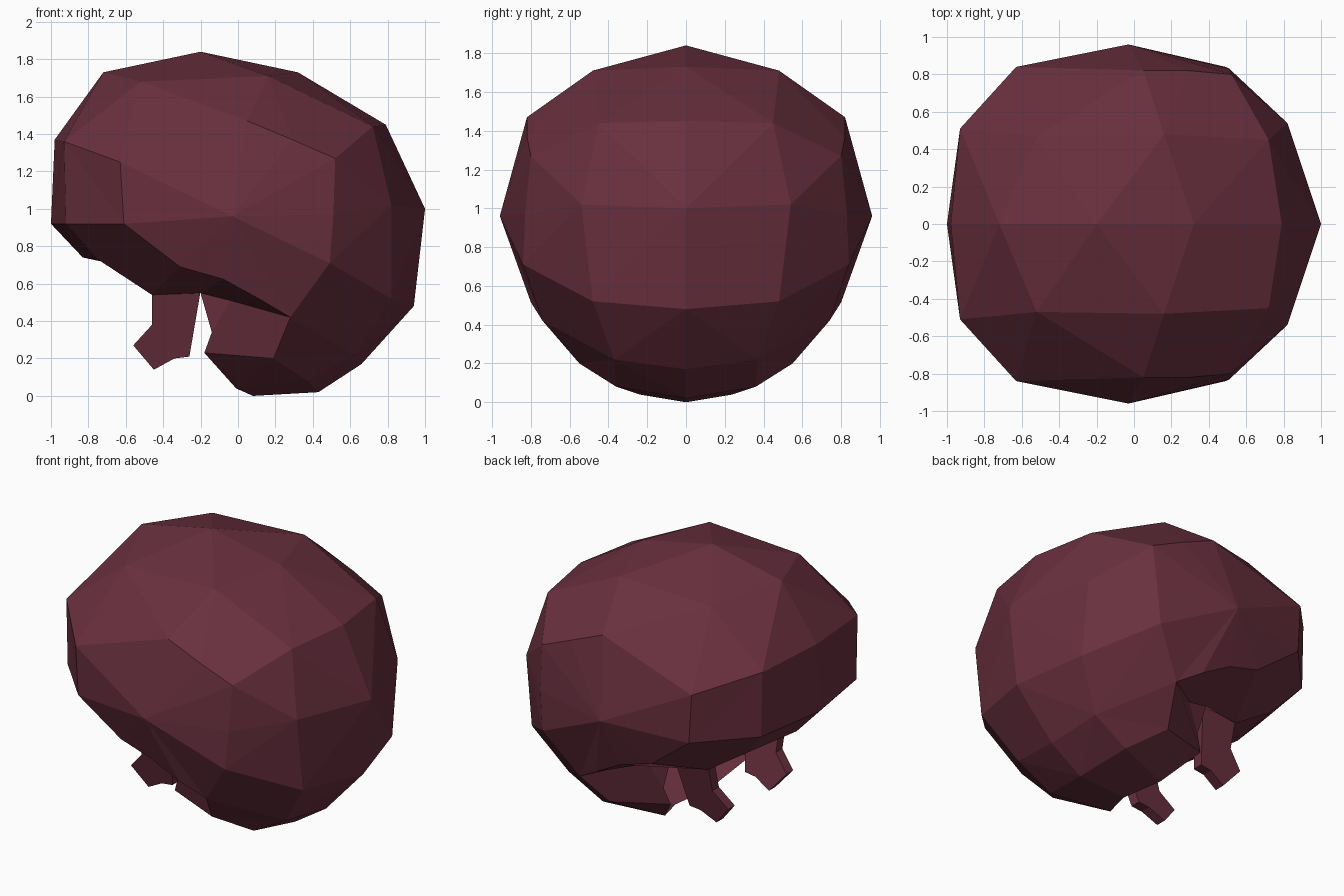
import bpy, bmesh
from mathutils import Vector

if "Cube" in bpy.data.objects:
    bpy.data.objects.remove(bpy.data.objects["Cube"])

mat = bpy.data.materials.new("dark_plum")
mat.diffuse_color = (0.14, 0.029, 0.048, 1)
mat.use_nodes = True
mat.node_tree.nodes["Principled BSDF"].inputs["Base Color"].default_value = mat.diffuse_color


def make_object(name, bm):
    """Turn a half mesh (+y side) into a flat-shaded object mirrored across y."""
    mesh = bpy.data.meshes.new(name)
    bm.to_mesh(mesh)
    bm.free()
    mesh.materials.append(mat)
    obj = bpy.data.objects.new(name, mesh)
    bpy.context.collection.objects.link(obj)
    mod = obj.modifiers.new("mirror", 'MIRROR')
    mod.use_axis = (False, True, False)
    mod.use_clip = True
    mod.merge_threshold = 0.001
    return obj


def convex_quad(bm, a, b, c, d):
    """Two triangles, split along the diagonal that bulges outward."""
    centre = Vector((0, 0, .9))
    if ((a.co + c.co) / 2 - centre).length < ((b.co + d.co) / 2 - centre).length:
        a, b, c, d = b, c, d, a
    bm.faces.new((a, b, c))
    bm.faces.new((a, c, d))


# Hair shell: three arcs running from the brow over the top to the nape
middle = [(-.60, 0, .72), (-.83, 0, .74), (-1, 0, .92), (-.98, 0, 1.37),
          (-.72, 0, 1.73), (-.20, 0, 1.84), (.32, 0, 1.73), (.79, 0, 1.45),
          (1, 0, 1), (.94, 0, .48), (.66, 0, .17), (.43, 0, .02), (.08, 0, 0)]
upper = [(-.55, .30, .68), (-.75, .40, .73), (-.92, .51, .92), (-.93, .51, 1.36),
         (-.52, .47, 1.68), (-.18, .475, 1.695), (.16, .48, 1.71), (.72, .45, 1.44),
         (.82, .54, 1.02), (.82, .48, .52), (.62, .37, .22), (.37, .36, .08),
         (-.01, .24, .04)]
side = [(-.46, .42, .54), (-.31, .81, .69), (-.61, .84, .92), (-.63, .84, 1.25),
        (-.29, .83, 1.36), (.05, .82, 1.47), (.29, .82, 1.37), (.52, .80, 1.27),
        (.51, .83, .97), (.49, .84, .71), (.28, .74, .42), (.19, .55, .20),
        (-.18, .42, .23)]

bm = bmesh.new()
arcs = [[bm.verts.new(p) for p in arc] for arc in (middle, upper, side)]
for a, b in zip(arcs, arcs[1:]):
    for i in range(len(a) - 1):
        convex_quad(bm, a[i], a[i + 1], b[i + 1], b[i])

# Side bulge: a fan around the widest point
s = arcs[2]
pole = bm.verts.new((-.03, .96, .96))
hem_front = bm.verts.new((-.08, .82, .625))
hem_back = bm.verts.new((.12, .80, .515))
loop = s[1:11] + [hem_back, hem_front]
for i, v in enumerate(loop):
    bm.faces.new((pole, v, loop[(i + 1) % len(loop)]))

# Underside above and behind the ear
ear_top = bm.verts.new((-.20, .45, .55))
ear_back = bm.verts.new((-.04, .48, .51))
ear_low = bm.verts.new((-.14, .44, .34))
bm.faces.new((s[0], s[1], hem_front, ear_top))
bm.faces.new((ear_top, hem_front, hem_back, ear_back))
bm.faces.new((ear_back, hem_back, s[10]))
bm.faces.new((ear_back, s[10], s[11], s[12], ear_low))
bm.faces.new((ear_top, ear_back, ear_low))

bmesh.ops.recalc_face_normals(bm, faces=bm.faces)
bm.normal_update()
if sum(f.normal.y for f in pole.link_faces) < 0:
    bmesh.ops.reverse_faces(bm, faces=bm.faces)
make_object("hair_shell", bm)

# Sideburns: a side outline given thickness, leaning inward towards the tip
outline = [(-.46, .56), (-.20, .56), (-.26, .21), (-.34, .20), (-.45, .14),
           (-.56, .27), (-.46, .38)]
bm = bmesh.new()
outer = [bm.verts.new((x, .33 + (z - .2) * .25, z)) for x, z in outline]
inner = [bm.verts.new((x, .26 + (z - .2) * .25, z)) for x, z in outline]
bm.faces.new(outer)
bm.faces.new(inner[::-1])
for i in range(len(outline)):
    j = (i + 1) % len(outline)
    bm.faces.new((outer[i], inner[i], inner[j], outer[j]))
bmesh.ops.recalc_face_normals(bm, faces=bm.faces)
make_object("sideburns", bm)
